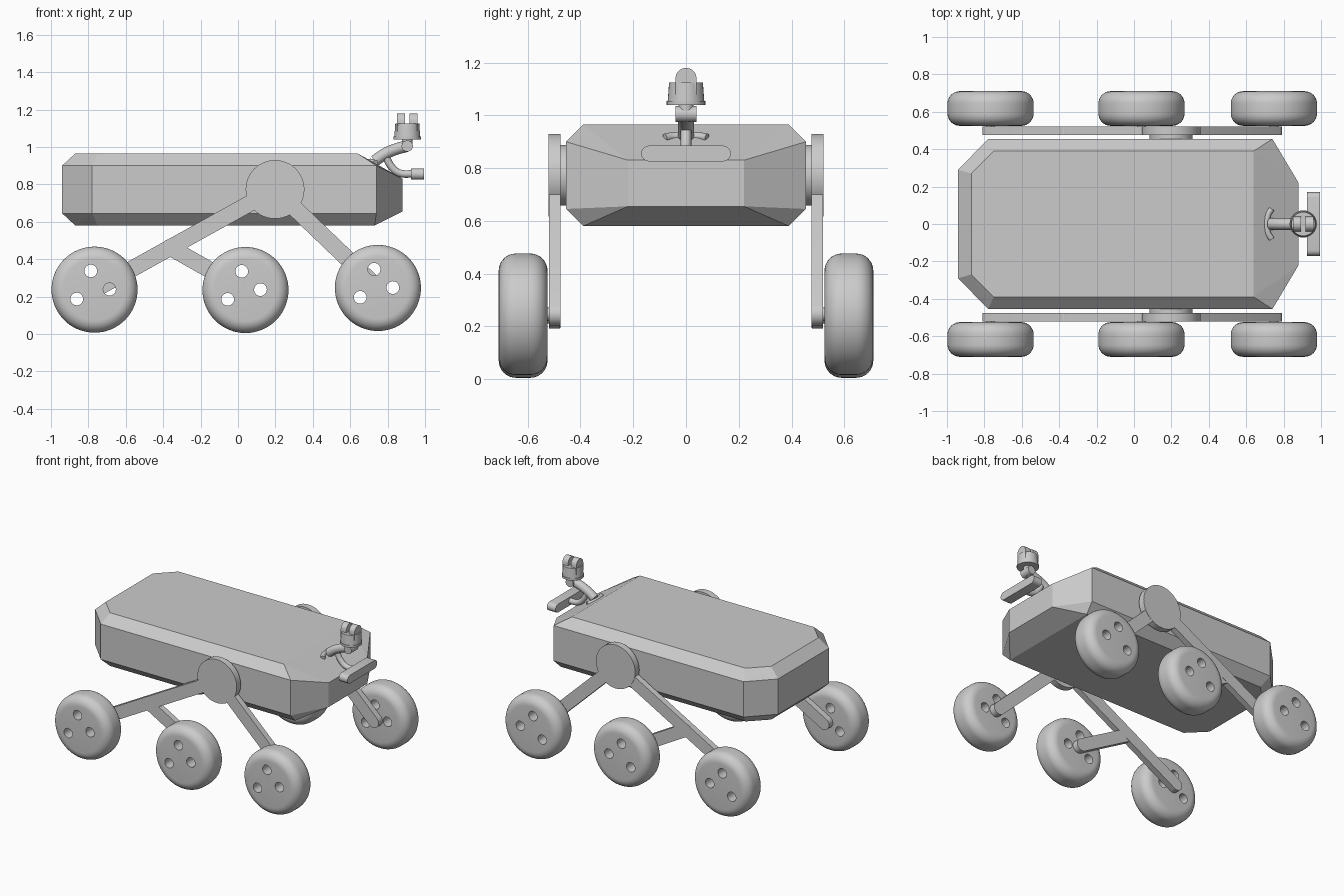
import bpy, bmesh, math
from mathutils import Vector, Matrix

cube = bpy.data.objects.get("Cube")
if cube:
    bpy.data.objects.remove(cube, do_unlink=True)

grey = bpy.data.materials.new("light_grey")
GREY = (0.6, 0.6, 0.6, 1.0)
grey.diffuse_color = GREY
grey.use_nodes = True
for node in grey.node_tree.nodes:
    if node.type == 'BSDF_PRINCIPLED':
        node.inputs["Base Color"].default_value = GREY


def finish(name, bm, angle=35, mirror=False):
    """Turn a bmesh into a named, shaded object."""
    bmesh.ops.recalc_face_normals(bm, faces=bm.faces)
    me = bpy.data.meshes.new(name)
    bm.to_mesh(me)
    bm.free()
    me.materials.append(grey)
    ob = bpy.data.objects.new(name, me)
    bpy.context.collection.objects.link(ob)
    if angle:
        smooth(ob, angle)
    if mirror:
        mirror_y(ob)
    return ob


def smooth(ob, angle):
    bpy.ops.object.select_all(action='DESELECT')
    ob.select_set(True)
    bpy.context.view_layer.objects.active = ob
    bpy.ops.object.shade_smooth_by_angle(angle=math.radians(angle))


def mirror_y(ob):
    mod = ob.modifiers.new("Mirror", 'MIRROR')
    mod.use_axis = (False, True, False)


def add_plate(bm, outline, y0, y1):
    """Extrude an xz outline from y0 to y1."""
    face = bm.faces.new([bm.verts.new((x, y0, z)) for x, z in outline])
    ext = bmesh.ops.extrude_face_region(bm, geom=[face])
    vs = [g for g in ext["geom"] if isinstance(g, bmesh.types.BMVert)]
    bmesh.ops.translate(bm, verts=vs, vec=(0, y1 - y0, 0))


def circle(x, z, r, n=48):
    return [(x + r * math.cos(2 * math.pi * i / n), z + r * math.sin(2 * math.pi * i / n)) for i in range(n)]


def bar(a, b, r, n=10):
    """Outline of a bar with round ends."""
    t = math.atan2(b[1] - a[1], b[0] - a[0])
    pts = []
    for c, start in ((b, t - math.pi / 2), (a, t + math.pi / 2)):
        pts += [(c[0] + r * math.cos(start + math.pi * i / n),
                 c[1] + r * math.sin(start + math.pi * i / n)) for i in range(n + 1)]
    return pts


def cone(bm, centre, r1, r2, depth, rot=Matrix(), n=32):
    bmesh.ops.create_cone(bm, cap_ends=True, segments=n, radius1=r1, radius2=r2, depth=depth,
                          matrix=Matrix.Translation(centre) @ rot)


def tube(name, points, r):
    """Smooth pipe through a few points."""
    cu = bpy.data.curves.new(name, 'CURVE')
    cu.dimensions = '3D'
    cu.bevel_depth = r
    cu.bevel_resolution = 4
    cu.use_fill_caps = True
    sp = cu.splines.new('BEZIER')
    sp.bezier_points.add(len(points) - 1)
    for bp, p in zip(sp.bezier_points, points):
        bp.co = p
        bp.handle_left_type = bp.handle_right_type = 'AUTO'
    cu.materials.append(grey)
    ob = bpy.data.objects.new(name, cu)
    bpy.context.collection.objects.link(ob)


# Faceted hull: (x, half width, z) corners, mirrored across y
corners = [(-.94, .29, .645), (-.94, .29, .90), (-.78, .455, .645), (-.78, .455, .90),
           (.74, .455, .645), (.74, .455, .90), (.88, .22, .655), (.88, .22, .83),
           (-.87, .27, .965), (-.75, .39, .965), (.64, .39, .965),
           (-.87, .27, .58), (-.75, .39, .58), (.73, .39, .58)]
bm = bmesh.new()
for x, y, z in corners:
    for s in (-1, 1):
        bm.verts.new((x, s * y, z))
bmesh.ops.convex_hull(bm, input=bm.verts)
bmesh.ops.dissolve_limit(bm, angle_limit=math.radians(1), verts=bm.verts, edges=bm.edges)
finish("body_hull", bm, angle=0)

# Suspension: pivot discs and bars on each side
PIVOT = (.198, .773)
FORK = (-.364, .463)
WHEELS = {"rear": (-.767, .237), "middle": (.04, .235), "front": (.748, .246)}
for name, outline, y0, y1 in (
        ("pivot_spacer", circle(*PIVOT, .115), .44, .475),
        ("pivot_disc", circle(*PIVOT, .157), .475, .522),
        ("rear_arm", bar(PIVOT, WHEELS["rear"], .044), .476, .520),
        ("middle_arm", bar(FORK, WHEELS["middle"], .044), .477, .519),
        ("front_arm", bar(PIVOT, WHEELS["front"], .044), .476, .520)):
    bm = bmesh.new()
    add_plate(bm, outline, y0, y1)
    finish(name, bm, mirror=True)

# Wheel: rounded profile spun about y, with three holes drilled through
IN, OUT, R, F = .525, .71, .23, .065
profile = [(0, IN), (R - F, IN)]
for cy, a0 in ((IN + F, -90), (OUT - F, 0)):
    for i in range(9):
        a = math.radians(a0 + 90 * i / 8)
        profile.append((R - F + F * math.cos(a), cy + F * math.sin(a)))
profile.append((0, OUT))
bm = bmesh.new()
vs = [bm.verts.new((r, y, 0)) for r, y in profile]
es = [bm.edges.new(p) for p in zip(vs, vs[1:])]
bmesh.ops.spin(bm, geom=vs + es, cent=(0, 0, 0), axis=(0, 1, 0), angle=2 * math.pi, steps=64)
bmesh.ops.remove_doubles(bm, verts=bm.verts, dist=1e-4)
wheel = finish("rear_wheels", bm, angle=0)

bm = bmesh.new()
for x, z in ((-.02, .10), (-.095, -.05), (.08, .002)):
    add_plate(bm, circle(x, z, .034, 24), .4, .8)
drill = finish("hole_cutter", bm, angle=0)
drill.hide_render = True
mod = wheel.modifiers.new("Holes", 'BOOLEAN')
mod.operation = 'DIFFERENCE'
mod.solver = 'EXACT'
mod.object = drill
bpy.context.view_layer.objects.active = wheel
bpy.ops.object.modifier_apply(modifier=mod.name)
bpy.data.objects.remove(drill, do_unlink=True)
smooth(wheel, 35)

for name, (x, z) in WHEELS.items():
    ob = wheel
    if name != "rear":
        ob = bpy.data.objects.new(name + "_wheels", wheel.data)
        bpy.context.collection.objects.link(ob)
    ob.location = (x, 0, z)
    mirror_y(ob)
    # short axle joining arm and wheel
    bm = bmesh.new()
    add_plate(bm, circle(x, z, .025, 20), .50, .56)
    finish(name + "_axles", bm, mirror=True)

# Mast bracket: curved foot with two side lugs
tube("mast_foot", [(.735, -.08, .915), (.715, -.045, .92), (.715, .045, .92), (.735, .08, .915)], .016)

# Mast, lower branch and joints
tube("mast", [(.73, 0, .925), (.79, 0, .965), (.85, 0, .99), (.905, 0, 1.005)], .031)
tube("sensor_arm", [(.79, 0, .95), (.82, 0, .895), (.86, 0, .862), (.94, 0, .855)], .02)
ROT_Y = Matrix.Rotation(math.pi / 2, 4, 'X')
bm = bmesh.new()
cone(bm, (.905, 0, 1.005), .03, .03, .08, ROT_Y)
cone(bm, (.905, 0, 1.03), .028, .028, .04)
finish("head_joint", bm)

# Sensor bar: rounded slab across the nose
bm = bmesh.new()
add_plate(bm, bar((-.14, .855), (.14, .855), .03, 8), .925, .995)
bmesh.ops.rotate(bm, verts=bm.verts, matrix=Matrix(((0, 1, 0), (1, 0, 0), (0, 0, 1))))
finish("sensor_bar", bm)

# Camera head: round housing with two domed lenses
bm = bmesh.new()
cone(bm, (.905, 0, 1.0475), .073, .073, .015)
cone(bm, (.905, 0, 1.085), .07, .064, .08)
finish("camera_housing", bm)
for name, x in (("rear_lens", .872), ("front_lens", .938)):
    bm = bmesh.new()
    add_plate(bm, bar((0, 1.08), (0, 1.14), .04), x - .022, x + .022)
    bmesh.ops.rotate(bm, verts=bm.verts, matrix=Matrix(((0, 1, 0), (1, 0, 0), (0, 0, 1))))
    finish(name, bm)
